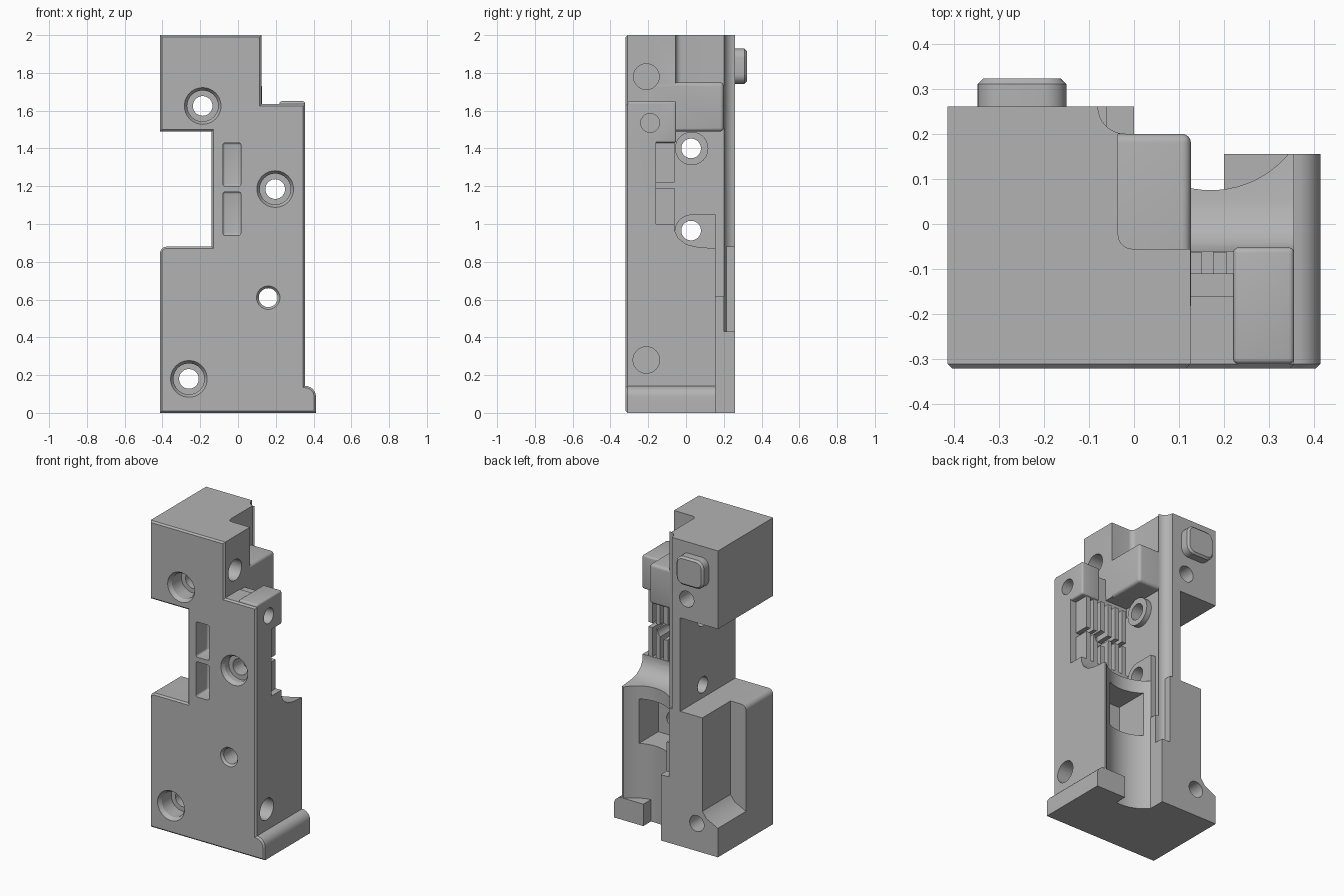
import bpy, bmesh, math
from mathutils import Matrix, Vector

old = bpy.data.objects.get("Cube")
if old:
    bpy.data.objects.remove(old)

grey = bpy.data.materials.new("plain grey")
grey.use_nodes = True
colour = (0.45, 0.45, 0.45, 1)
grey.diffuse_color = colour
grey.node_tree.nodes["Principled BSDF"].inputs["Base Color"].default_value = colour

FRONT, BACK, RIGHT, LEFT = -0.32, 0.26, -0.413, 0.355


def finish(name, bm):
    bmesh.ops.recalc_face_normals(bm, faces=bm.faces)
    mesh = bpy.data.meshes.new(name)
    bm.to_mesh(mesh)
    bm.free()
    mesh.materials.append(grey)
    obj = bpy.data.objects.new(name, mesh)
    bpy.context.collection.objects.link(obj)
    return obj


def prism(name, pts, axis, lo, hi, chamfer=0):
    """Extrude a 2D outline along an axis; chamfer bevels the rim at lo."""
    place = {"x": lambda a, b, t: (t, a, b),
             "y": lambda a, b, t: (a, t, b),
             "z": lambda a, b, t: (a, b, t)}[axis]
    bm = bmesh.new()
    low = [bm.verts.new(place(a, b, lo)) for a, b in pts]
    high = [bm.verts.new(place(a, b, hi)) for a, b in pts]
    cap = bm.faces.new(low)
    bm.faces.new(high)
    for i in range(len(pts)):
        j = (i + 1) % len(pts)
        bm.faces.new((low[i], low[j], high[j], high[i]))
    bmesh.ops.recalc_face_normals(bm, faces=bm.faces)
    if chamfer:
        bmesh.ops.bevel(bm, geom=list(cap.edges), offset=chamfer, segments=1,
                        affect="EDGES")
    return finish(name, bm)


def box(name, x, y, z, bevel=0):
    bm = bmesh.new()
    bmesh.ops.create_cube(bm, size=1)
    for v in bm.verts:
        v.co = Vector([(r[0] + r[1]) / 2 + c * (r[1] - r[0])
                       for r, c in zip((x, y, z), v.co)])
    if bevel:
        bmesh.ops.bevel(bm, geom=list(bm.edges), offset=bevel, segments=4,
                        profile=0.5, affect="EDGES")
    return finish(name, bm)


def rod(name, axis, a, b, lo, hi, r1, r2=None):
    """Cylinder or cone along x or y, from lo (radius r1) to hi (radius r2)."""
    bm = bmesh.new()
    bmesh.ops.create_cone(bm, cap_ends=True, segments=40, radius1=r1,
                          radius2=r1 if r2 is None else r2, depth=hi - lo)
    mid = (lo + hi) / 2
    if axis == "x":
        turn, pos = Matrix.Rotation(math.pi / 2, 4, "Y"), (mid, a, b)
    else:
        turn, pos = Matrix.Rotation(-math.pi / 2, 4, "X"), (a, mid, b)
    bmesh.ops.transform(bm, matrix=Matrix.Translation(pos) @ turn, verts=bm.verts)
    return finish(name, bm)


def arc(cx, cy, r, start, end, n=12):
    angles = [math.radians(start + (end - start) * i / n) for i in range(n + 1)]
    return [(cx + r * math.cos(t), cy + r * math.sin(t)) for t in angles]


def combine(target, other, operation):
    mod = target.modifiers.new("join", "BOOLEAN")
    mod.operation, mod.object, mod.solver = operation, other, "EXACT"
    bpy.context.view_layer.objects.active = target
    bpy.ops.object.modifier_apply(modifier=mod.name)
    bpy.data.objects.remove(other)


# Front plate with notch and foot
foot_round = arc(0.355, 0.085, 0.058, 0, 90, 6)
outline = ([(RIGHT, 0), (0.413, 0)] + foot_round
           + [(LEFT, 1.635), (0.125, 1.635), (0.125, 2), (RIGHT, 2),
              (RIGHT, 1.49), (-0.14, 1.49), (-0.14, 0.88)]
           + arc(RIGHT + 0.035, 0.845, 0.035, 90, 180, 6))
body = prism("body", outline, "y", FRONT, -0.16, 0.01)

# Rolling cradle with a concave back and a sloping top
cradle = prism("cradle", [(-0.1, -0.25), (LEFT, -0.25), (LEFT, 0.155), (0.343, 0.155)]
               + arc(0.17, 0.3, 0.225, -40, -140, 20) + [(-0.1, 0.155)], "z", 0, 1.0)
slope = prism("slope", [(0.4, 0.865), (0.155, 0.87), (0.05, 0.88), (0, 0.893),
                        (-0.04, 0.925), (-0.06, 0.965), (-0.06, 1.2), (0.4, 1.2)],
              "x", -0.3, 0.6)
combine(cradle, slope, "DIFFERENCE")
window = box("window", (0.03, 0.27), (-0.1, 0.4), (0.5, 0.79))
combine(cradle, window, "DIFFERENCE")

# Right lower block, cut back along its rear corner
side_block = prism("side_block", [(RIGHT, 0), (-0.06, 0), (-0.06, 0.88)]
                   + arc(RIGHT + 0.035, 0.845, 0.035, 90, 180, 6), "y", -0.25, BACK)
grip = prism("grip", [(-0.5, 0.18), (-0.41, 0.19), (-0.33, 0.23), (-0.3, 0.27),
                      (-0.3, 1.1), (-0.5, 1.1)], "y", -0.03, 0.4)
combine(side_block, grip, "DIFFERENCE")

# Spine and upper block share the hollow rear corner
hollow = arc(-0.02, BACK, 0.06, 270, 180, 8)
spine = prism("spine", [(-0.14, -0.25), (-0.035, -0.25), (-0.035, 0.2)]
              + hollow + [(-0.14, BACK)], "z", 0, 1.6)
head = prism("head", [(RIGHT, -0.25), (0.125, -0.25), (0.125, -0.055)]
             + arc(-0.005, -0.025, 0.03, 270, 180, 5) + [(-0.035, 0.2)]
             + hollow + [(RIGHT, BACK)], "z", 1.49, 2)
step = box("step", (-0.1, 0.126), (-0.2, 0.2), (1.49, 1.75), 0.02)

parts = [cradle, side_block, spine, head, step,
         prism("foot", [(0.2, 0), (0.413, 0)] + foot_round + [(0.2, 0.143)],
               "y", -0.2, 0.155),
         box("column_low", (-0.1, 0), (0, BACK), (0, 0.43)),
         box("column_high", (-0.1, 0), (0, 0.2), (0, 0.62)),
         box("lug", (0.22, LEFT), (-0.31, -0.052), (1.43, 1.65), 0.012),
         box("bridge", (-0.1, 0.25), (-0.25, -0.11), (1.43, 1.63)),
         rod("upper_boss", "x", 0.03, 1.4, -0.1, 0, 0.088),
         rod("lower_boss", "x", 0.03, 0.96, -0.1, 0, 0.09),
         box("boss_web", (-0.1, 0), (0.03, 0.155), (0.87, 1.05))]

# Two rows of comb ribs behind the plate
for bottom, top in ((0.95, 1.19), (1.22, 1.435)):
    for i in range(6):
        x = 0.01 + i * 0.055
        parts.append(box("rib", (x, x + 0.03), (-0.2, -0.062), (bottom, top)))
for part in parts:
    combine(body, part, "UNION")

# Screw holes through the depth, counterbored at the front
cutters = [rod("small_hole", "y", 0.16, 0.61, -0.5, 0.5, 0.05),
           rod("small_rim", "y", 0.16, 0.61, -0.33, -0.305, 0.07, 0.05)]
for x, z, bore in ((-0.187, 1.625, 0.12), (0.197, 1.185, 0.06), (-0.26, 0.18, 0.12)):
    cutters += [rod("hole", "y", x, z, -0.5, 0.5, 0.052),
                rod("counterbore", "y", x, z, -0.4, FRONT + bore, 0.082),
                rod("rim", "y", x, z, -0.34, -0.295, 0.11, 0.081)]

# Cross holes through the spine and blind holes in the left side
for z in (0.965, 1.4):
    cutters.append(rod("cross_hole", "x", 0.027, z, -0.25, 0.2, 0.052))
for y, z, face, r in ((-0.21, 0.28, LEFT, 0.07), (-0.19, 1.535, LEFT, 0.05),
                      (-0.21, 1.78, 0.125, 0.068)):
    cutters.append(rod("blind_hole", "x", y, z, face - 0.12, face + 0.1, r))

# Front slots
for bottom, top in ((0.94, 1.17), (1.2, 1.43)):
    cutters.append(box("slot", (-0.08, 0.015), (-0.4, -0.2), (bottom, top), 0.012))
for cutter in cutters:
    combine(body, cutter, "DIFFERENCE")

# Rear button
button = box("rear_button", (-0.347, -0.15), (0.2, 0.322), (1.742, 1.928))
bm = bmesh.new()
bm.from_mesh(button.data)
long_edges = [e for e in bm.edges if abs(e.verts[0].co.y - e.verts[1].co.y) > 0.05]
bmesh.ops.bevel(bm, geom=long_edges, offset=0.05, segments=6, profile=0.5, affect="EDGES")
rim = [e for e in bm.edges if all(v.co.y > 0.3 for v in e.verts)]
bmesh.ops.bevel(bm, geom=rim, offset=0.012, segments=1, affect="EDGES")
bm.to_mesh(button.data)
bm.free()

for obj in (body, button):
    bpy.ops.object.select_all(action="DESELECT")
    obj.select_set(True)
    bpy.context.view_layer.objects.active = obj
    bpy.ops.object.shade_smooth_by_angle(angle=math.radians(30))
